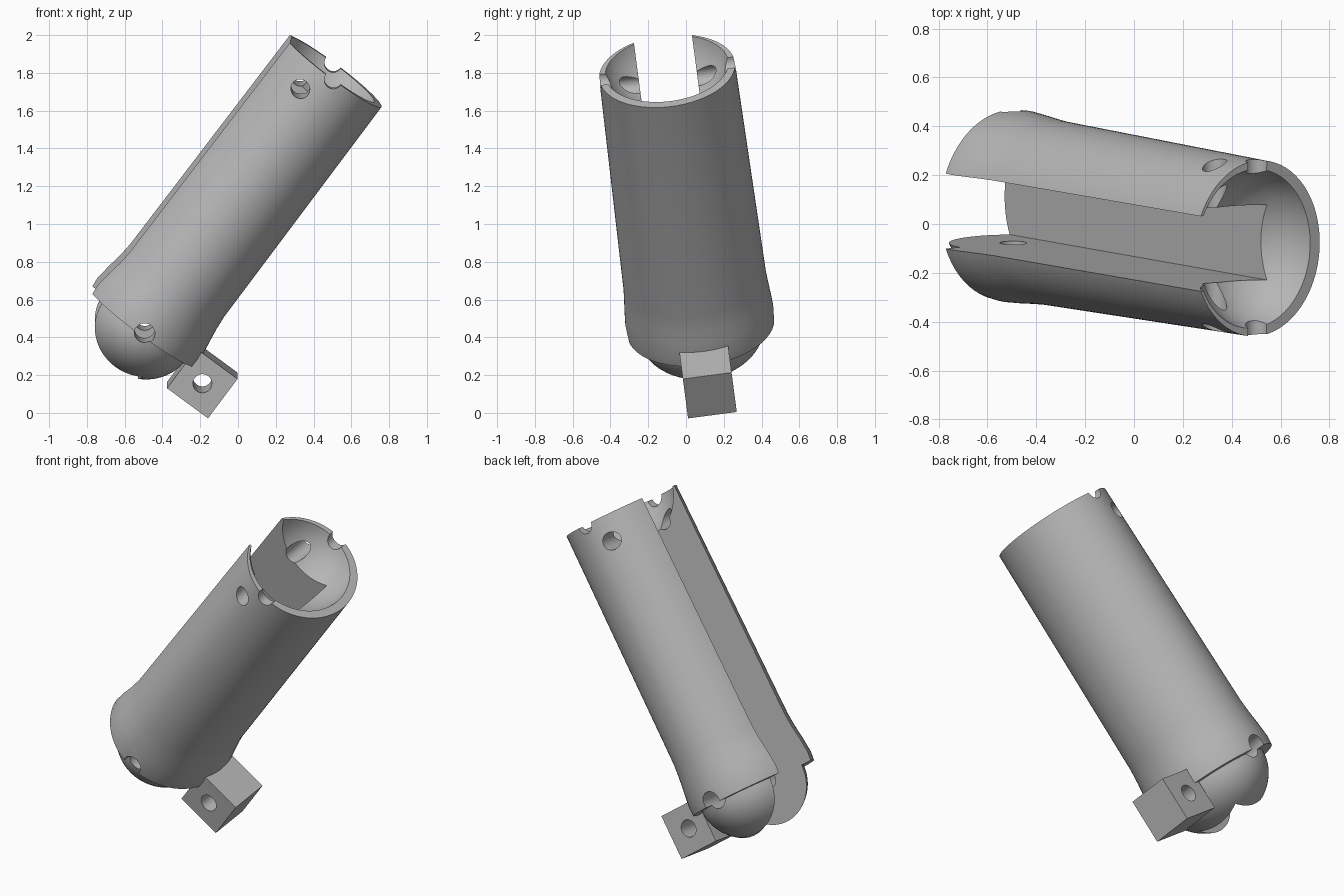
import bpy, bmesh, math
from mathutils import Matrix, Vector

old = bpy.data.objects.get("Cube")
if old:
    bpy.data.objects.remove(old, do_unlink=True)

# Local frame: x across the slot, y towards the slot opening, z along the tube
axis = Vector((0.595, -0.105, 0.797)).normalized()
side = Vector((0, 0.991, 0.13))
side = (side - axis * side.dot(axis)).normalized()
up = axis.cross(side)
FRAME = Matrix.Translation((0.505, -0.10, 1.81)) @ Matrix((side, up, axis)).transposed().to_4x4()

grey = bpy.data.materials.new("plain grey")
grey.use_nodes = True
colour = (0.47, 0.47, 0.47, 1)
grey.diffuse_color = colour
grey.node_tree.nodes["Principled BSDF"].inputs["Base Color"].default_value = colour


def make(name, bm):
    bmesh.ops.recalc_face_normals(bm, faces=bm.faces)
    mesh = bpy.data.meshes.new(name)
    bm.to_mesh(mesh)
    bm.free()
    mesh.materials.append(grey)
    ob = bpy.data.objects.new(name, mesh)
    ob.matrix_world = FRAME
    bpy.context.collection.objects.link(ob)
    return ob


def block(name, low, high):
    bm = bmesh.new()
    bmesh.ops.create_cube(bm, size=1)
    low, high = Vector(low), Vector(high)
    for v in bm.verts:
        v.co = (low + high) / 2 + v.co * (high - low)
    return make(name, bm)


def ellipsoid(name, centre, radii):
    bm = bmesh.new()
    bmesh.ops.create_uvsphere(bm, u_segments=64, v_segments=32, radius=1)
    for v in bm.verts:
        v.co = Vector(centre) + v.co * Vector(radii)
    return make(name, bm)


def pin(name, y, z, radius):
    bm = bmesh.new()
    place = Matrix.Translation((0, y, z)) @ Matrix.Rotation(math.pi / 2, 4, 'Y')
    bmesh.ops.create_cone(bm, cap_ends=True, segments=32, radius1=radius,
                          radius2=radius, depth=2, matrix=place)
    return make(name, bm)


def combine(target, tool, operation):
    mod = target.modifiers.new(operation.lower(), 'BOOLEAN')
    mod.operation, mod.object, mod.solver = operation, tool, 'EXACT'
    bpy.context.view_layer.objects.active = target
    bpy.context.view_layer.update()
    bpy.ops.object.modifier_apply(modifier=mod.name)
    bpy.data.objects.remove(tool, do_unlink=True)


def loft(name, rings, count=96):
    bm = bmesh.new()
    loops = []
    for z, rx, ry, shift in rings:
        loops.append([bm.verts.new((rx * math.cos(a), ry * math.sin(a) + shift, z))
                      for a in (math.tau * i / count for i in range(count))])
    for a, b in zip(loops, loops[1:]):
        for i in range(count):
            j = (i + 1) % count
            bm.faces.new((a[i], a[j], b[j], b[i]))
    bm.faces.new(loops[0])
    bm.faces.new(loops[-1])
    return make(name, bm)


# Oval segment, flared towards the lower end
body = loft("segment_body", [
    (0, 0.362, 0.318, 0), (-1.40, 0.38, 0.323, 0.008), (-1.48, 0.385, 0.33, 0.008),
    (-1.56, 0.391, 0.343, 0.009), (-1.65, 0.396, 0.355, 0.008), (-1.70, 0.393, 0.352, 0.006)])

# Rounded knuckle below, socket above, long slot and hinge holes
combine(body, ellipsoid("knuckle", (0, 0, -1.70), (0.34, 0.29, 0.27)), 'UNION')
combine(body, ellipsoid("socket_cutter", (0, 0.02, 0.10), (0.345, 0.305, 0.32)), 'DIFFERENCE')
combine(body, block("slot_cutter", (-0.155, -0.144, -3), (0.155, 1, 1)), 'DIFFERENCE')
for y, z, radius in ((0, 0, 0.048), (0.11, -0.145, 0.05), (0, -1.68, 0.055)):
    combine(body, pin("hole_cutter", y, z, radius), 'DIFFERENCE')

# Square lug with a cross hole
lug = block("tendon_lug", (-0.13, -0.56, -1.872), (0.13, -0.29, -1.61))
combine(lug, pin("lug_hole_cutter", -0.425, -1.74, 0.05), 'DIFFERENCE')

for ob in (body, lug):
    bpy.ops.object.select_all(action='DESELECT')
    ob.select_set(True)
    bpy.context.view_layer.objects.active = ob
    bpy.ops.object.shade_smooth_by_angle(angle=math.radians(30))
